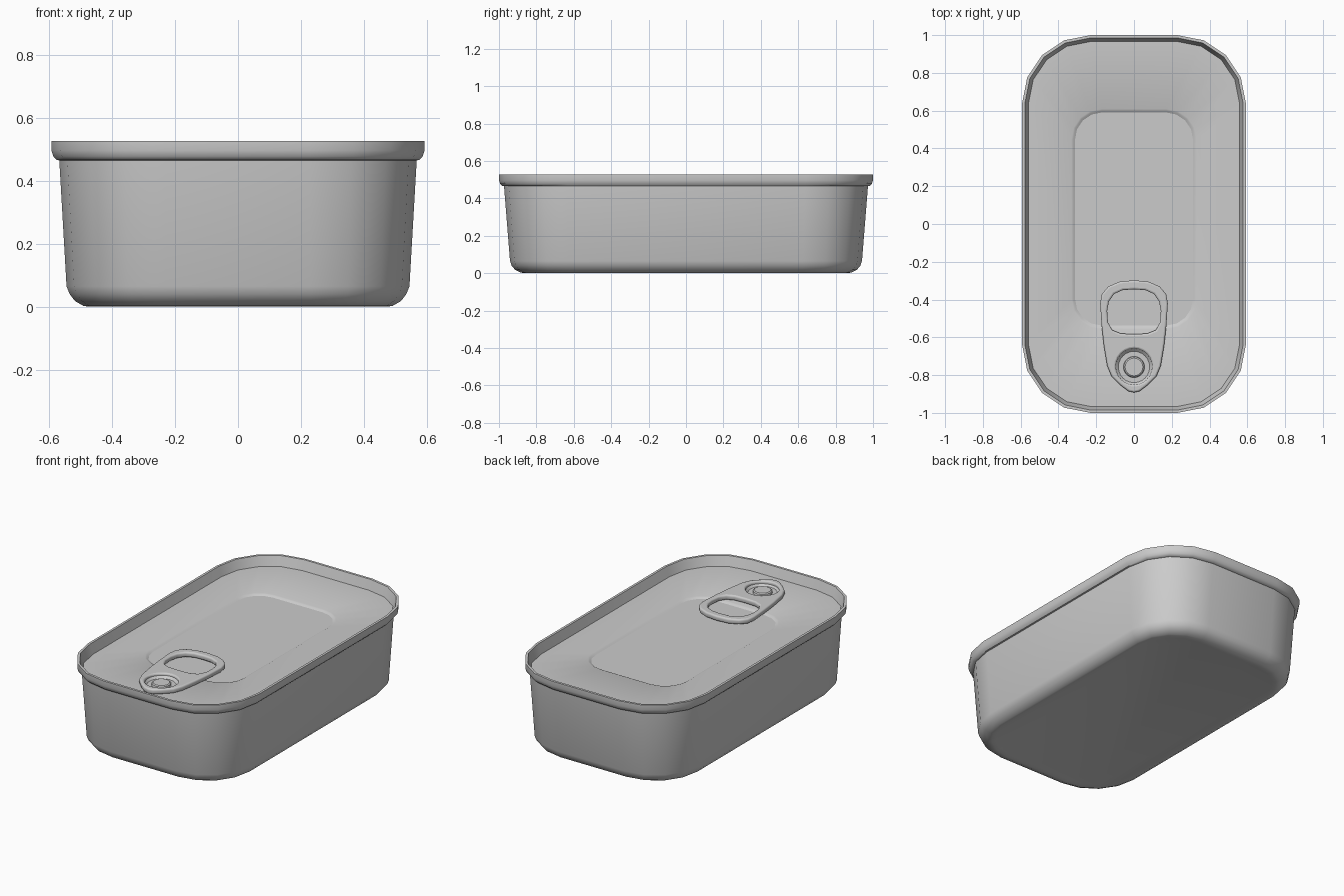
import bpy, math

if "Cube" in bpy.data.objects:
    bpy.data.objects.remove(bpy.data.objects["Cube"])

def add_mesh(name, verts, faces, angle=35):
    me = bpy.data.meshes.new(name)
    me.from_pydata(verts, [], faces)
    me.validate()
    ob = bpy.data.objects.new(name, me)
    bpy.context.collection.objects.link(ob)
    smooth(ob, angle)
    return ob

def smooth(ob, angle):
    bpy.ops.object.select_all(action='DESELECT')
    ob.select_set(True)
    bpy.context.view_layer.objects.active = ob
    bpy.ops.object.shade_smooth_by_angle(angle=math.radians(angle))

def rounded_rect(hx, hy, r, z, cy=0, seg=4):
    pts = []
    for q, (sx, sy) in enumerate([(1, 1), (-1, 1), (-1, -1), (1, -1)]):
        for i in range(seg + 1):
            a = math.pi / 2 * (q + i / seg)
            pts.append((sx * (hx - r) + r * math.cos(a),
                        cy + sy * (hy - r) + r * math.sin(a), z))
    return pts

def circle(r, z, cy, n=24):
    return [(r * math.cos(2 * math.pi * i / n),
             cy + r * math.sin(2 * math.pi * i / n), z) for i in range(n)]

def loft(name, rings, cap_start=False, cap_end=False, angle=35):
    n = len(rings[0])
    verts = [p for ring in rings for p in ring]
    faces = [(k * n + i, k * n + (i + 1) % n, (k + 1) * n + (i + 1) % n, (k + 1) * n + i)
             for k in range(len(rings) - 1) for i in range(n)]
    if cap_start:
        faces.append(tuple(reversed(range(n))))
    if cap_end:
        faces.append(tuple(range(len(verts) - n, len(verts))))
    return add_mesh(name, verts, faces, angle)

# Can body: shallow base recess, rounded foot, tapered wall, rolled rim, inner wall
body = [(0.455, 0.84, 0.235, 0.005), (0.475, 0.86, 0.25, 0.0), (0.492, 0.882, 0.265, 0.003),
        (0.518, 0.914, 0.29, 0.018), (0.535, 0.932, 0.305, 0.04), (0.545, 0.941, 0.315, 0.065),
        (0.568, 0.973, 0.338, 0.465), (0.577, 0.983, 0.347, 0.467), (0.587, 0.994, 0.357, 0.478),
        (0.593, 1.0, 0.363, 0.497), (0.593, 1.0, 0.363, 0.527), (0.578, 0.985, 0.348, 0.527),
        (0.559, 0.966, 0.329, 0.467)]
loft("can_body", [rounded_rect(*row) for row in body], cap_start=True)

# Lid with a shallow pressed panel
CY = 0.026
loft("lid", [rounded_rect(0.559, 0.966, 0.329, 0.467),
             rounded_rect(0.331, 0.583, 0.16, 0.467, CY),
             rounded_rect(0.322, 0.574, 0.151, 0.463, CY),
             rounded_rect(0.312, 0.564, 0.141, 0.457, CY)], cap_end=True, angle=25)

# Pull tab: filled outline with finger hole and rivet hole
def mirrored(half):
    return half + [(-x, y) for x, y in reversed(half) if x > 0]

outline = mirrored([(0, -0.298), (0.075, -0.305), (0.135, -0.33), (0.17, -0.37), (0.179, -0.42),
                    (0.172, -0.53), (0.16, -0.64), (0.142, -0.75), (0.118, -0.808),
                    (0.07, -0.855), (0.03, -0.885), (0, -0.892)])
finger = mirrored([(0, -0.346), (0.06, -0.35), (0.105, -0.37), (0.133, -0.41), (0.142, -0.46),
                   (0.138, -0.52), (0.115, -0.562), (0.07, -0.58), (0, -0.583)])
rivet_hole = [(x, y) for x, y, _ in circle(0.096, 0, -0.755)]

cu = bpy.data.curves.new("pull_tab_outline", 'CURVE')
cu.dimensions = '2D'
cu.fill_mode = 'BOTH'
cu.extrude = 0.006
cu.bevel_depth = 0.01
cu.bevel_resolution = 2
cu.offset = -0.01
for pts in (outline, finger, rivet_hole):
    sp = cu.splines.new('POLY')
    sp.points.add(len(pts) - 1)
    for p, (x, y) in zip(sp.points, pts):
        p.co = (x, y, 0, 1)
    sp.use_cyclic_u = True
tmp = bpy.data.objects.new("pull_tab_outline", cu)
bpy.context.collection.objects.link(tmp)
bpy.context.view_layer.update()
me = bpy.data.meshes.new_from_object(tmp.evaluated_get(bpy.context.evaluated_depsgraph_get()))
bpy.data.objects.remove(tmp)
tab = bpy.data.objects.new("pull_tab", me)
tab.location.z = 0.484
bpy.context.collection.objects.link(tab)
smooth(tab, 40)

# Rivet: dished seat with a low domed head
seat = [(0.098, 0.486), (0.083, 0.472), (0.056, 0.472), (0.054, 0.484), (0.047, 0.489)]
loft("rivet", [circle(r, z, -0.757) for r, z in seat], cap_end=True)
